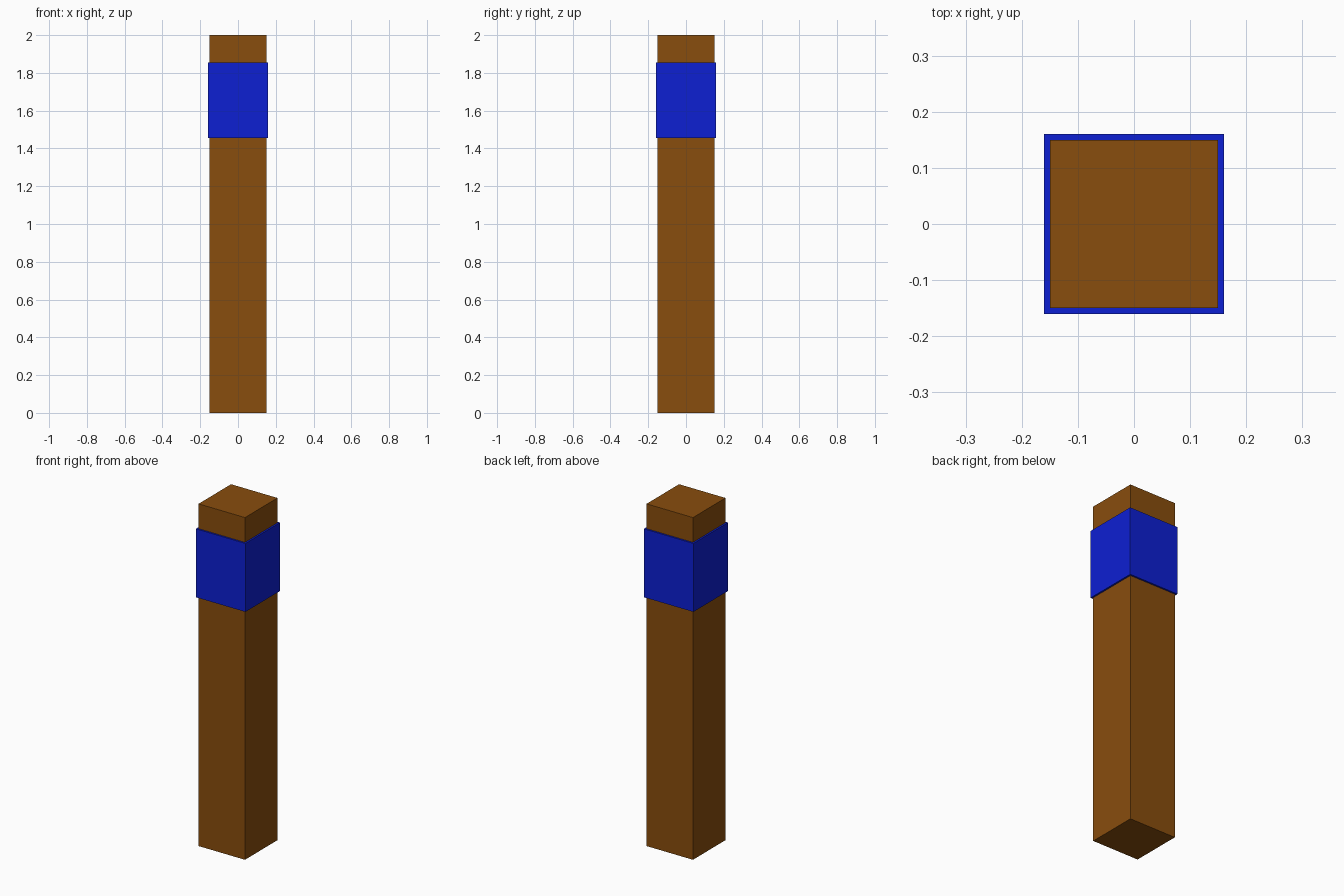
import bpy

if "Cube" in bpy.data.objects:
    bpy.data.objects.remove(bpy.data.objects["Cube"])


def material(name, rgb):
    mat = bpy.data.materials.new(name)
    mat.diffuse_color = (*rgb, 1)
    mat.use_nodes = True
    mat.node_tree.nodes["Principled BSDF"].inputs["Base Color"].default_value = mat.diffuse_color
    return mat


def block(name, width, z0, z1, mat):
    """Square upright block centred on the z axis."""
    bpy.ops.mesh.primitive_cube_add(size=1, location=(0, 0, (z0 + z1) / 2))
    obj = bpy.context.object
    obj.name = name
    obj.scale = (width, width, z1 - z0)
    bpy.ops.object.transform_apply(location=False, rotation=False, scale=True)
    obj.data.materials.append(mat)
    return obj


# Wooden post
block("post", 0.30, 0.0, 2.0, material("brown_wood", (0.25, 0.075, 0.004)))

# Painted band wrapped around the upper part
block("band", 0.32, 1.455, 1.855, material("blue_paint", (0.004, 0.014, 0.65)))
